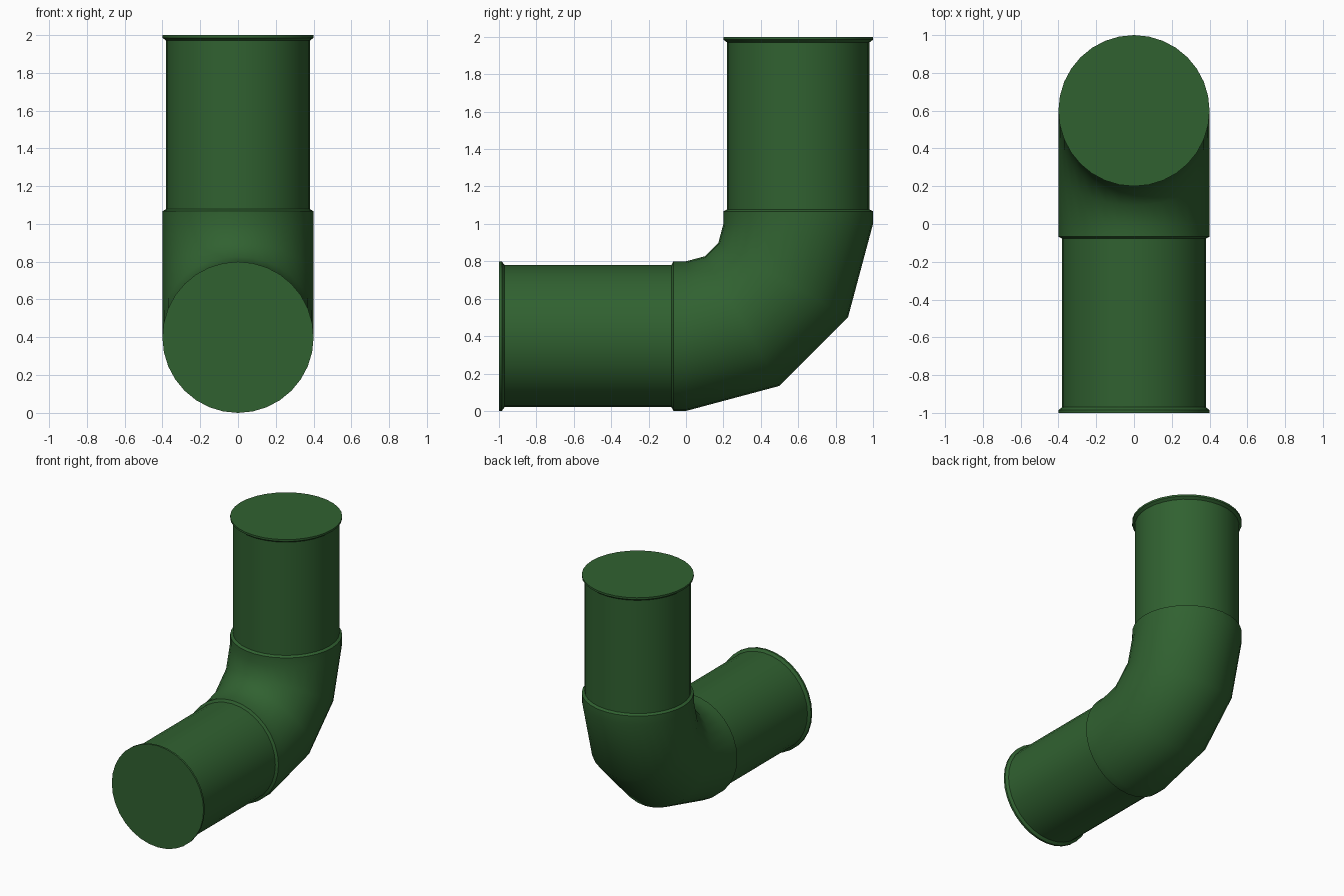
import bpy, bmesh, math
from mathutils import Vector

if "Cube" in bpy.data.objects:
    bpy.data.objects.remove(bpy.data.objects["Cube"])

SIDES = 32
green = bpy.data.materials.new("dark_green")
green.diffuse_color = (0.03, 0.12, 0.03, 1)
green.use_nodes = True
green.node_tree.nodes["Principled BSDF"].inputs["Base Color"].default_value = green.diffuse_color


def sweep(name, stations, cap_start=False, cap_end=False):
    """Loft circles; each station is (y, z, bend angle, radius)."""
    bm = bmesh.new()
    rings = []
    for y, z, a, r in stations:
        side = Vector((1, 0, 0))
        up = Vector((0, -math.sin(a), math.cos(a)))
        ring = []
        for i in range(SIDES):
            t = 2 * math.pi * i / SIDES
            p = Vector((0, y, z)) + r * (math.cos(t) * side + math.sin(t) * up)
            ring.append(bm.verts.new(p))
        rings.append(ring)
    for a, b in zip(rings, rings[1:]):
        for i in range(SIDES):
            j = (i + 1) % SIDES
            bm.faces.new((a[i], a[j], b[j], b[i]))
    if cap_start:
        bm.faces.new(rings[0])
    if cap_end:
        bm.faces.new(rings[-1])
    # orient every face outward from the path
    path = [Vector((0, s[0], s[1])) for s in stations]
    mid = sum(path, Vector()) / len(path)
    bmesh.ops.recalc_face_normals(bm, faces=bm.faces)
    score = 0
    for f in bm.faces:
        c = f.calc_center_median()
        near = min(path, key=lambda p: (p - c).length)
        score += f.normal.dot(c - (near if len(f.verts) == 4 else mid))
    if score < 0:
        bmesh.ops.reverse_faces(bm, faces=bm.faces)
    mesh = bpy.data.meshes.new(name)
    bm.to_mesh(mesh)
    bm.free()
    ob = bpy.data.objects.new(name, mesh)
    bpy.context.collection.objects.link(ob)
    mesh.materials.append(green)
    bpy.ops.object.select_all(action='DESELECT')
    ob.select_set(True)
    bpy.context.view_layer.objects.active = ob
    bpy.ops.object.shade_smooth_by_angle(angle=math.radians(32))


# distance from the bend, radius: flanged end, narrower tube, raised collar
PROFILE = [(1.0, 0.4), (0.985, 0.4), (0.97, 0.38), (0.078, 0.38), (0.067, 0.4)]
Q = math.pi / 2

# horizontal and vertical pipes
sweep("horizontal_pipe", [(-d, 0.4, 0, r) for d, r in PROFILE], cap_start=True)
sweep("vertical_pipe", [(0.6, 1 + d, Q, r) for d, r in PROFILE], cap_start=True)

# elbow in three 30 degree steps, with a short straight lip at each end
bend = [(0.6 * math.sin(k * Q / 3), 1 - 0.6 * math.cos(k * Q / 3), k * Q / 3, 0.4)
        for k in range(4)]
sweep("elbow", [(-0.067, 0.4, 0, 0.4)] + bend + [(0.6, 1.067, Q, 0.4)])
